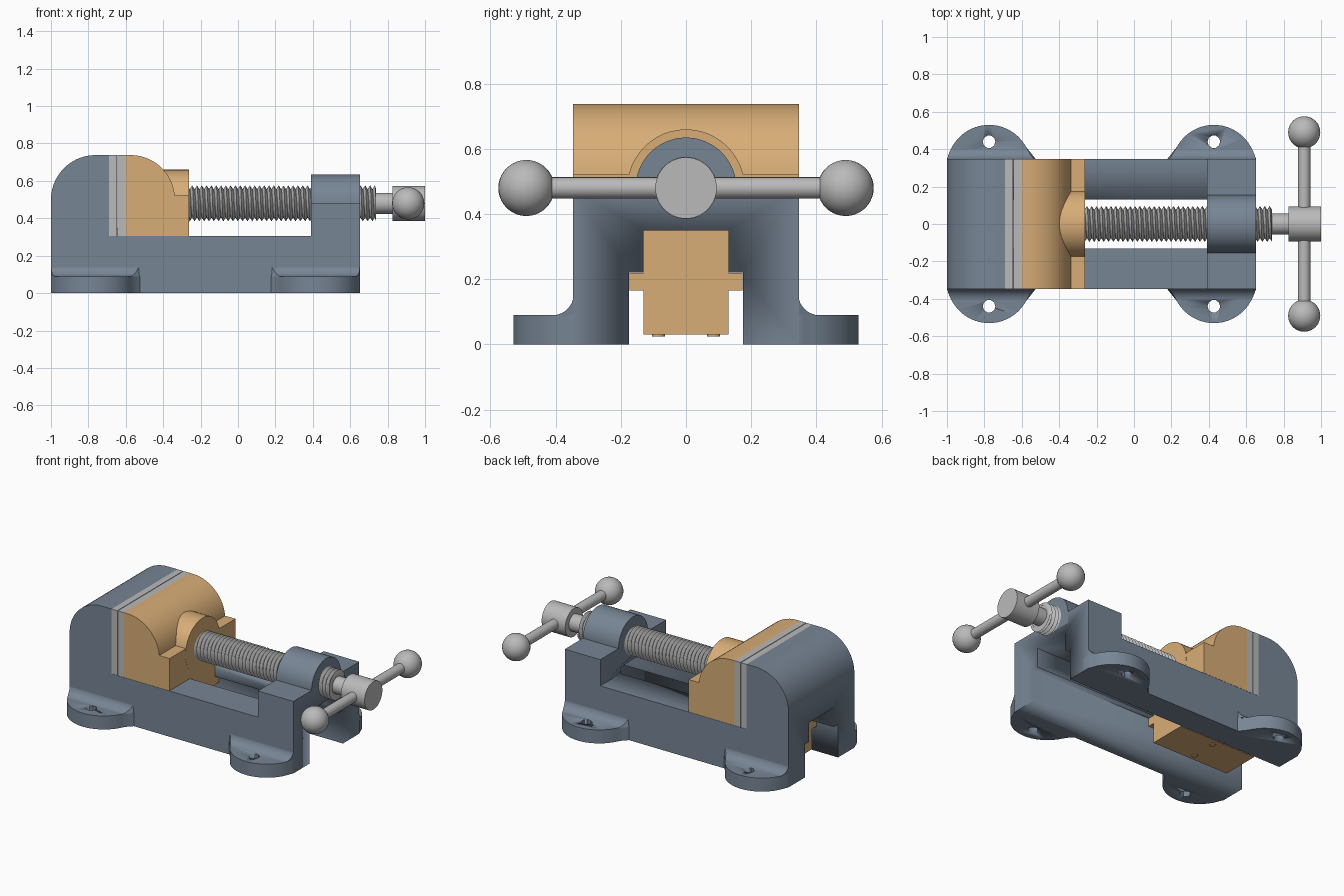
import bpy, bmesh, math
from mathutils import Vector

if "Cube" in bpy.data.objects:
    bpy.data.objects.remove(bpy.data.objects["Cube"])


def material(name, rgb):
    m = bpy.data.materials.new(name)
    m.diffuse_color = (*rgb, 1)
    m.use_nodes = True
    m.node_tree.nodes["Principled BSDF"].inputs["Base Color"].default_value = m.diffuse_color
    return m


BLUE = material("blue grey paint", (0.185, 0.235, 0.30))
GOLD = material("warm tan paint", (0.69, 0.42, 0.185))
STEEL = material("light steel", (0.49, 0.49, 0.49))
SCREW_Z = 0.48


def finish(name, bm, mat, angle=32):
    bmesh.ops.recalc_face_normals(bm, faces=bm.faces)
    me = bpy.data.meshes.new(name)
    bm.to_mesh(me)
    bm.free()
    me.materials.append(mat)
    me.polygons.foreach_set("use_smooth", [True] * len(me.polygons))
    me.set_sharp_from_angle(angle=math.radians(angle))
    ob = bpy.data.objects.new(name, me)
    bpy.context.collection.objects.link(ob)
    return ob


def place(axis, p, d):
    """2D profile point p at depth d along the axis."""
    return {"x": (d, p[0], p[1]), "y": (p[0], d, p[1]), "z": (p[0], p[1], d)}[axis]


def add_prism(bm, pts, axis, a, b):
    lo = [bm.verts.new(place(axis, p, a)) for p in pts]
    hi = [bm.verts.new(place(axis, p, b)) for p in pts]
    bm.faces.new(lo)
    bm.faces.new(hi)
    for i in range(len(pts)):
        j = (i + 1) % len(pts)
        bm.faces.new((lo[i], lo[j], hi[j], hi[i]))


def prism(name, pts, axis, a, b, mat):
    bm = bmesh.new()
    add_prism(bm, pts, axis, a, b)
    return finish(name, bm, mat)


def arc(cx, cy, r, a0, a1, n):
    return [(cx + r * math.cos(math.radians(a0 + (a1 - a0) * i / n)),
             cy + r * math.sin(math.radians(a0 + (a1 - a0) * i / n))) for i in range(n + 1)]


def circle(cx, cy, r, n):
    return arc(cx, cy, r, 0, 360, n)[:-1]


def cut(ob, cutter):
    cutter.hide_render = True
    cutter.hide_viewport = True
    cutter.display_type = "WIRE"
    m = ob.modifiers.new("cut", "BOOLEAN")
    m.operation = "DIFFERENCE"
    m.solver = "EXACT"
    m.object = cutter


# Body: side profile with the fixed jaw, bed and screw block
body_profile = [(-1, 0)] + arc(-0.762, 0.5, 0.238, 180, 90, 14) + [
    (-0.69, 0.738), (-0.69, 0.305), (0.39, 0.305), (0.39, 0.48), (0.652, 0.48), (0.652, 0)]
body = prism("body", body_profile, "y", -0.347, 0.347, BLUE)

# Stepped guide channel running the whole length
channel = [(0.175, -0.1), (0.175, 0.22), (0.13, 0.22), (0.13, 0.35)]
channel += [(-y, z) for y, z in reversed(channel)]
cut(body, prism("channel_cutter", channel, "x", -1.2, 0.9, BLUE))

# Rounded screw bearing on top of the block
prism("screw_bearing", [(0.155, 0.4)] + arc(0, SCREW_Z, 0.155, 0, 180, 24) + [(-0.155, 0.4)],
      "x", 0.39, 0.652, BLUE)


# Mounting feet: rounded lug, fillet to the body, bolt hole
def foot(name, x0, sx, sy):
    r, cv = 0.225, 0.305
    bm = bmesh.new()
    plan = [(0, 0.3), (0, 0.35)] + arc(r, cv, r, 165, 25, 20) + [(0.45, 0.37), (0.475, 0.347), (0.475, 0.3)]
    add_prism(bm, [(x0 + sx * u, sy * v) for u, v in plan], "z", 0, 0.09)
    left, right = [], []
    for i in range(8):
        a = math.radians(90 * i / 7)
        v, z = 0.411 - 0.066 * math.sin(a), 0.153 - 0.064 * math.cos(a)
        w = math.sqrt(r * r - (v - cv) ** 2)
        flare = 0.03 * (1 - math.cos(a))
        u0 = (r - w) * math.cos(a)
        left.append(bm.verts.new((x0 + sx * u0, sy * v, z)))
        right.append(bm.verts.new((x0 + sx * (r + w + flare), sy * v, z)))
    for i in range(7):
        bm.faces.new((left[i], left[i + 1], right[i + 1], right[i]))
    for side in (left, right):
        base = bm.verts.new((side[-1].co.x, sy * 0.345, 0.089))
        bm.faces.new(side + [base])
    ob = finish(name, bm, BLUE)
    hole = circle(x0 + sx * 0.225, sy * 0.44, 0.034, 10)
    cut(ob, prism(name + "_hole_cutter", hole, "z", -0.1, 0.3, BLUE))


for end, x0, sx in (("rear", -1, 1), ("front", 0.652, -1)):
    for side, sy in (("left", 1), ("right", -1)):
        foot(f"{end}_{side}_foot", x0, sx, sy)

# Pair of jaw plates
for name, a, b in (("fixed_jaw_plate", -0.69, -0.648), ("moving_jaw_plate", -0.644, -0.6)):
    prism(name, [(a, 0.306), (b, 0.306), (b, 0.738), (a, 0.738)], "y", -0.347, 0.347, STEEL)

# Moving jaw with its screw boss and guide tongue
jaw_profile = [(-0.6, 0.306), (-0.6, 0.738)] + arc(-0.575, 0.5, 0.238, 90, 5, 14) + [
    (-0.338, 0.522), (-0.262, 0.522), (-0.262, 0.306)]
prism("moving_jaw", jaw_profile, "y", -0.347, 0.347, GOLD)
prism("jaw_boss", circle(0, SCREW_Z, 0.18, 48), "x", -0.45, -0.2615, GOLD)
tongue = [(0.13, 0.03), (0.13, 0.165), (0.174, 0.165), (0.174, 0.219), (0.13, 0.219), (0.13, 0.349)]
tongue += [(-y, z) for y, z in reversed(tongue)]
prism("guide_tongue", tongue, "x", -0.84, -0.262, GOLD)
for sy in (-1, 1):
    prism("tongue_fastener", circle(-0.55, sy * 0.085, 0.02, 12), "z", 0.025, 0.031, GOLD)


# Threaded screw: helical triangular ridge
def thread(name, x0, x1, r_in, r_out, pitch, n=28):
    bm = bmesh.new()
    turns = int(round((x1 - x0) / pitch))
    rings = []
    for k in range(turns * 2 + 1):
        ring = []
        for i in range(n):
            a = 2 * math.pi * i / n
            x = x0 + (k / 2 + i / n) * pitch
            r = r_out if k % 2 else r_in
            x = min(x, x1)
            ring.append(bm.verts.new((x, r * math.cos(a), SCREW_Z + r * math.sin(a))))
        rings.append(ring)
    for k in range(len(rings) - 1):
        for i in range(n - 1):
            bm.faces.new((rings[k][i], rings[k][i + 1], rings[k + 1][i + 1], rings[k + 1][i]))
        # the helix seam joins the end of one turn to the start of the next
        if k + 3 < len(rings):
            bm.faces.new((rings[k][n - 1], rings[k + 2][0], rings[k + 3][0], rings[k + 1][n - 1]))
    return finish(name, bm, STEEL, 25)


thread("screw_thread", -0.29, 0.738, 0.076, 0.096, 0.0257)
prism("screw_core", circle(0, SCREW_Z, 0.077, 28), "x", -0.29, 0.735, STEEL)

# Neck and handle head
prism("screw_neck", circle(0, SCREW_Z, 0.056, 32), "x", 0.73, 0.84, STEEL)
prism("handle_head", circle(0, SCREW_Z, 0.094, 40), "x", 0.826, 1.0, STEEL)

# Sliding handle bar with ball ends
prism("handle_bar", circle(0.91, SCREW_Z, 0.033, 24), "y", -0.46, 0.46, STEEL)
for side, sy in (("left", 1), ("right", -1)):
    bm = bmesh.new()
    bmesh.ops.create_uvsphere(bm, u_segments=32, v_segments=20, radius=0.086)
    bmesh.ops.translate(bm, verts=bm.verts, vec=Vector((0.91, sy * 0.49, SCREW_Z)))
    finish(f"{side}_handle_ball", bm, STEEL)
